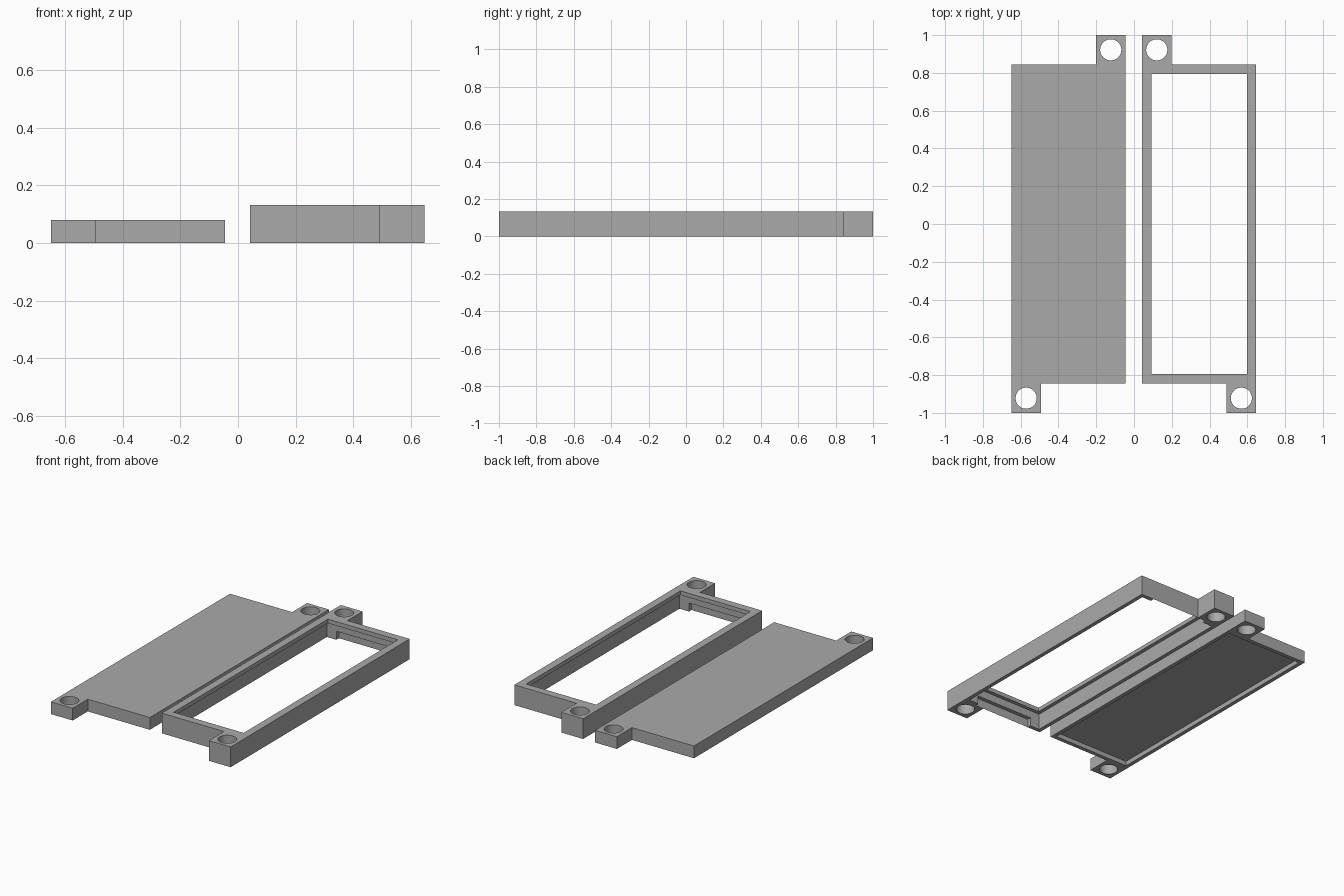
import bpy, bmesh
from mathutils import Matrix, Vector

old = bpy.data.objects.get("Cube")
if old:
    bpy.data.objects.remove(old, do_unlink=True)

gray = bpy.data.materials.new("plain_gray")
gray.use_nodes = True
COLOR = (0.4, 0.4, 0.4, 1)
gray.diffuse_color = COLOR
gray.node_tree.nodes["Principled BSDF"].inputs["Base Color"].default_value = COLOR

WIDTH, HALF, TAB, TAB_W = 0.605, 0.845, 1.0, 0.157
HOLE_R, RIM = 0.056, 0.026


def make_object(name, bm):
    bmesh.ops.recalc_face_normals(bm, faces=bm.faces)
    mesh = bpy.data.meshes.new(name)
    bm.to_mesh(mesh)
    bm.free()
    mesh.materials.append(gray)
    obj = bpy.data.objects.new(name, mesh)
    bpy.context.collection.objects.link(obj)
    return obj


def prism(name, outline, height):
    bm = bmesh.new()
    face = bm.faces.new([bm.verts.new((x, y, 0)) for x, y in outline])
    top = bmesh.ops.extrude_face_region(bm, geom=[face])["geom"]
    verts = [v for v in top if isinstance(v, bmesh.types.BMVert)]
    bmesh.ops.translate(bm, verts=verts, vec=(0, 0, height))
    return make_object(name, bm)


def box(x0, x1, y0, y1, z0, z1):
    bm = bmesh.new()
    size = Vector((x1 - x0, y1 - y0, z1 - z0))
    center = Vector((x0 + x1, y0 + y1, z0 + z1)) / 2
    bmesh.ops.create_cube(bm, size=1, matrix=Matrix.Translation(center) @ Matrix.Diagonal(size.to_4d()))
    return make_object("cutter", bm)


def cylinder(x, y):
    bm = bmesh.new()
    bmesh.ops.create_cone(bm, cap_ends=True, segments=48, radius1=HOLE_R, radius2=HOLE_R,
                          depth=1, matrix=Matrix.Translation((x, y, 0)))
    return make_object("cutter", bm)


def cut(obj, cutter):
    cutter.hide_render = True
    mod = obj.modifiers.new("cut", "BOOLEAN")
    mod.operation, mod.solver, mod.object = "DIFFERENCE", "EXACT", cutter
    bpy.context.view_layer.objects.active = obj
    bpy.ops.object.modifier_apply(modifier=mod.name)
    bpy.data.objects.remove(cutter, do_unlink=True)


def tabbed_panel(name, cx, side, height):
    """Rectangle with two diagonal screw tabs; side is the x side of the back tab."""
    edge = side * WIDTH / 2
    inner = edge - side * TAB_W
    half = [(-edge, HALF), (inner, HALF), (inner, TAB), (edge, TAB)]
    outline = half + [(-x, -y) for x, y in half]
    panel = prism(name, [(cx + x, y) for x, y in outline], height)
    for s in (1, -1):
        cut(panel, cylinder(cx + s * side * (WIDTH - TAB_W) / 2, s * 0.922))
    return panel


def finish(obj):
    bpy.ops.object.select_all(action="DESELECT")
    obj.select_set(True)
    bpy.context.view_layer.objects.active = obj
    bpy.ops.object.shade_smooth_by_angle(angle=0.5)


# Solid cover with a shallow pocket underneath
cx = -0.347
cover = tabbed_panel("cover_plate", cx, 1, 0.08)
w = WIDTH / 2 - RIM
cut(cover, box(cx - w, cx + w, RIM - HALF, HALF - RIM, -0.1, 0.03))
finish(cover)

# Open frame with a thin lip at the top and a notch in each end wall
cx = 0.3445
frame = tabbed_panel("open_frame", cx, -1, 0.132)
cut(frame, box(cx - w, cx + w, RIM - HALF, HALF - RIM, -0.1, 0.105))
w = WIDTH / 2 - 0.05
cut(frame, box(cx - w, cx + w, 0.05 - HALF, HALF - 0.05, -0.2, 0.3))
for y0, y1 in ((-HALF, -0.7), (0.7, HALF)):
    cut(frame, box(cx - 0.208, cx + 0.208, y0, y1, -0.1, 0.055))
finish(frame)
